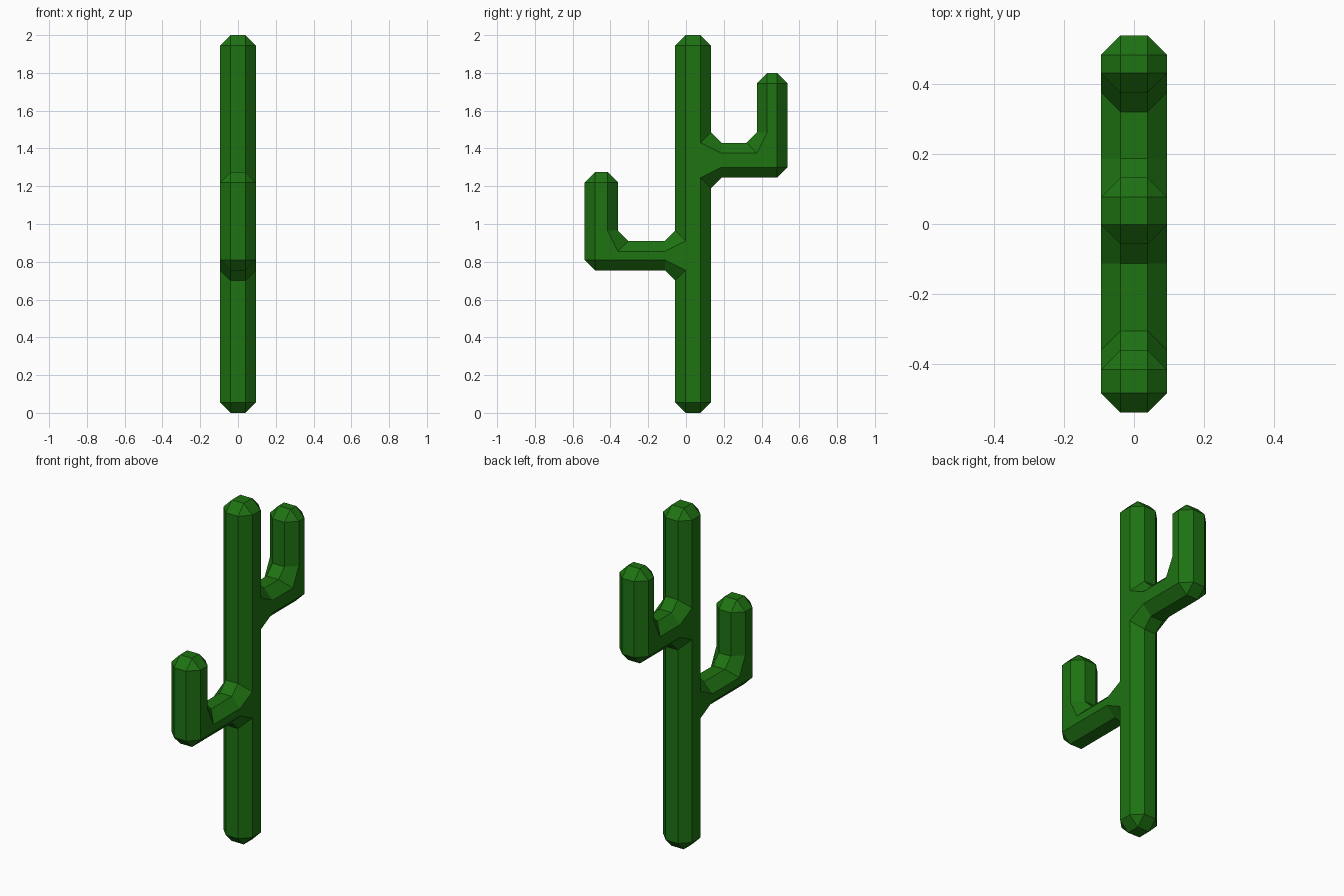
import bpy, bmesh
from mathutils import Vector

if "Cube" in bpy.data.objects:
    bpy.data.objects.remove(bpy.data.objects["Cube"])

HALF = 0.094    # half thickness in x
B = 0.055       # chamfer size

# Side outline (y, z), counter-clockwise.
# Inner corners name the run whose edge keeps its length: T = trunk (vertical), A = arm (horizontal)
outline = [
    (-.057, 0, ""), (.132, 0, ""), (.132, 1.245, "T"),
    (.537, 1.245, ""), (.537, 1.8, ""), (.375, 1.8, ""), (.375, 1.43, "A"), (.132, 1.43, "T"),
    (.132, 2, ""), (-.057, 2, ""), (-.057, .91, "T"),
    (-.36, .91, "A"), (-.36, 1.275, ""), (-.537, 1.275, ""), (-.537, .755, ""), (-.057, .755, "T"),
]


def left(d):
    return Vector((-d.y, d.x))


# For every corner: two rim points and the matching one or two inset points
corners = []
for i, (y, z, kind) in enumerate(outline):
    p = Vector((y, z))
    d_in = (p - Vector(outline[i - 1][:2])).normalized()
    d_out = (Vector(outline[(i + 1) % len(outline)][:2]) - p).normalized()
    rim = (p - d_in * B, p + d_out * B)
    if not kind:
        inset = [p + (left(d_in) + left(d_out)) * B]
    else:
        inset = []
        for d, r in ((d_in, rim[0]), (d_out, rim[1])):
            vertical = abs(d.y) > 0.5
            start = p if vertical == (kind == "T") else r
            inset.append(start + left(d) * B)
    corners.append((rim, inset))

bm = bmesh.new()
rims = []
for s in (-1, 1):
    rim_v = [[bm.verts.new((s * (HALF - B), q.x, q.y)) for q in r] for r, _ in corners]
    in_v = [[bm.verts.new((s * HALF, q.x, q.y)) for q in n] for _, n in corners]
    # flat side, corner facets and long chamfers
    bm.faces.new([v for n in in_v for v in n])
    for i, (r, n) in enumerate(zip(rim_v, in_v)):
        bm.faces.new([r[0], r[1]] + n[::-1])
        bm.faces.new([rim_v[i - 1][1], r[0], n[0], in_v[i - 1][-1]])
    rims.append([v for r in rim_v for v in r])

# strip around the outline joining both sides
a, b = rims
for i in range(len(a)):
    bm.faces.new([a[i - 1], a[i], b[i], b[i - 1]])
bmesh.ops.recalc_face_normals(bm, faces=bm.faces)

mesh = bpy.data.meshes.new("cactus")
bm.to_mesh(mesh)
bm.free()
cactus = bpy.data.objects.new("cactus", mesh)
bpy.context.collection.objects.link(cactus)

green = bpy.data.materials.new("cactus_green")
green.diffuse_color = (0.013, 0.17, 0.006, 1)
green.use_nodes = True
green.node_tree.nodes["Principled BSDF"].inputs["Base Color"].default_value = green.diffuse_color
mesh.materials.append(green)
